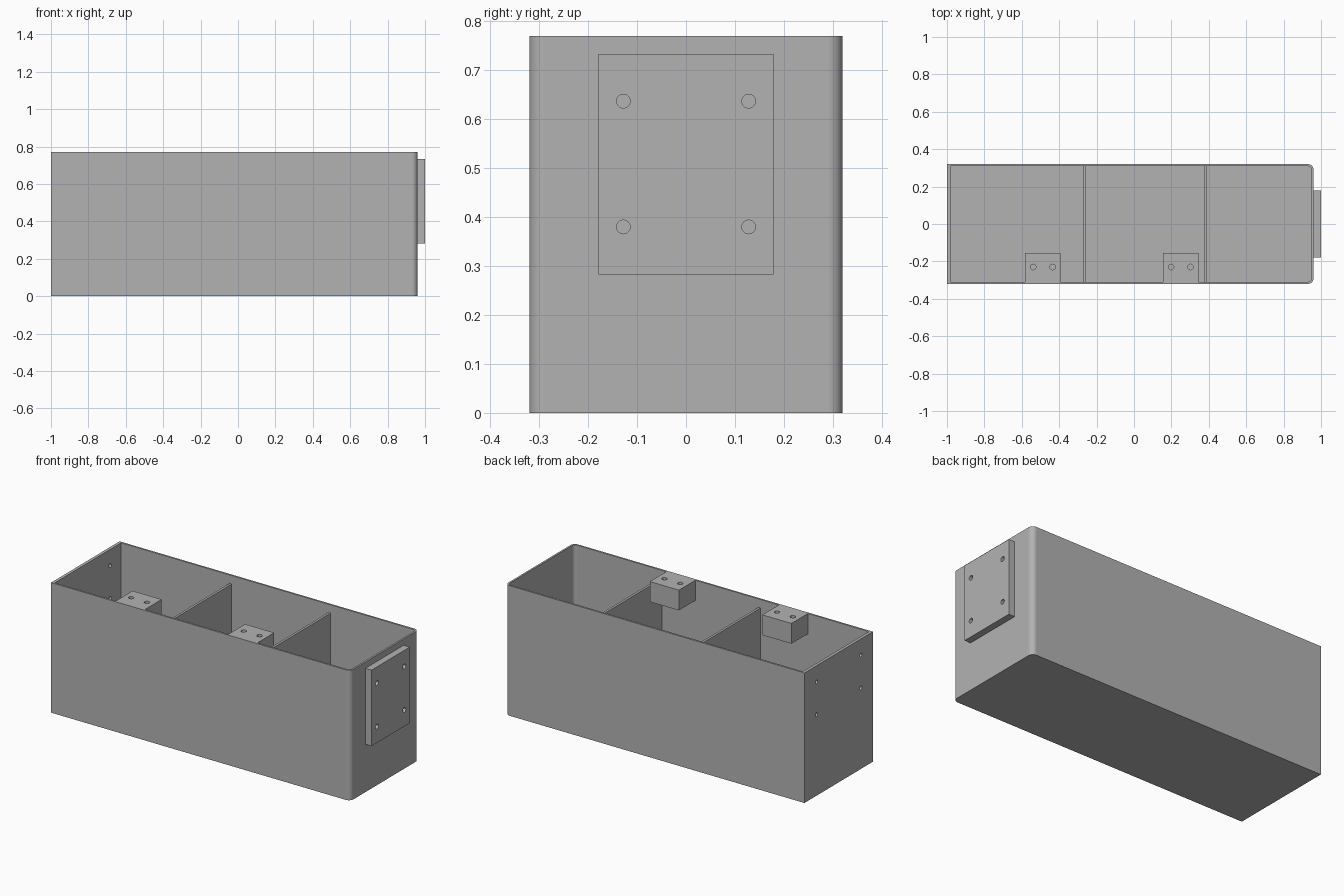
import bpy
import bmesh
from math import cos, sin, pi
from mathutils import Matrix, Vector

if "Cube" in bpy.data.objects:
    bpy.data.objects.remove(bpy.data.objects["Cube"], do_unlink=True)

grey = bpy.data.materials.new("plain grey")
grey.use_nodes = True
grey.diffuse_color = (0.45, 0.45, 0.45, 1)
grey.node_tree.nodes["Principled BSDF"].inputs["Base Color"].default_value = grey.diffuse_color

LEFT, RIGHT, HALF_Y, HEIGHT = -1.0, 0.96, 0.32, 0.77
WALL, END_WALL, RADIUS = 0.011, 0.018, 0.03


def make_object(name, bm):
    bmesh.ops.recalc_face_normals(bm, faces=bm.faces)
    mesh = bpy.data.meshes.new(name)
    bm.to_mesh(mesh)
    bm.free()
    mesh.materials.append(grey)
    obj = bpy.data.objects.new(name, mesh)
    bpy.context.collection.objects.link(obj)
    return obj


def box(name, low, high):
    low, high = Vector(low), Vector(high)
    bm = bmesh.new()
    bmesh.ops.create_cube(bm, size=1)
    bmesh.ops.scale(bm, vec=high - low, verts=bm.verts)
    bmesh.ops.translate(bm, vec=(low + high) / 2, verts=bm.verts)
    return make_object(name, bm)


def rounded_prism(name, x0, x1, half_y, z0, z1, radius, steps=10):
    """Prism with square corners at x0 and rounded corners at x1."""
    points = [(x0, half_y), (x0, -half_y)]
    for side in (-1, 1):
        for i in range(steps + 1):
            a = pi / 2 * i / steps + (-pi / 2 if side < 0 else 0)
            points.append((x1 - radius + radius * cos(a),
                           side * (half_y - radius) + radius * sin(a)))
    bm = bmesh.new()
    face = bm.faces.new([bm.verts.new((x, y, z0)) for x, y in points])
    grown = bmesh.ops.extrude_face_region(bm, geom=[face])["geom"]
    bmesh.ops.translate(bm, vec=(0, 0, z1 - z0),
                        verts=[g for g in grown if isinstance(g, bmesh.types.BMVert)])
    return make_object(name, bm)


def hole_cutter(centres, radius, depth, axis):
    """Row of round pegs, centred on the given points."""
    turn = Matrix.Rotation(pi / 2, 4, "Y") if axis == "X" else Matrix()
    bm = bmesh.new()
    for centre in centres:
        bmesh.ops.create_cone(bm, cap_ends=True, segments=24, radius1=radius,
                              radius2=radius, depth=depth,
                              matrix=Matrix.Translation(centre) @ turn)
    return make_object("hole_cutter", bm)


def combine(obj, tool, operation="DIFFERENCE"):
    mod = obj.modifiers.new("combine", "BOOLEAN")
    mod.operation, mod.solver, mod.object = operation, "EXACT", tool
    tool.hide_render = True
    bpy.context.view_layer.update()
    graph = bpy.context.evaluated_depsgraph_get()
    mesh = bpy.data.meshes.new_from_object(obj.evaluated_get(graph))
    obj.modifiers.clear()
    obj.data = mesh
    bpy.data.objects.remove(tool, do_unlink=True)


def smooth_curved(obj):
    """Smooth the round faces, keep the axis-aligned ones flat."""
    for p in obj.data.polygons:
        p.use_smooth = max(abs(c) for c in p.normal) < 0.9999


# Open tray with rounded right-hand corners
tray = rounded_prism("tray", LEFT, RIGHT, HALF_Y, 0, HEIGHT, RADIUS)
combine(tray, rounded_prism("cavity", LEFT + END_WALL, RIGHT - WALL, HALF_Y - WALL,
                            WALL, HEIGHT + 0.1, RADIUS - WALL))

# Four screw holes through the square end
combine(tray, hole_cutter([(LEFT, y, z) for y in (-0.207, 0.207) for z in (0.48, 0.674)],
                          0.011, 0.1, "X"))
smooth_curved(tray)

# Two dividers, a little lower than the rim
for name, x in (("left_divider", -0.265), ("right_divider", 0.382)):
    box(name, (x - 0.007, -HALF_Y + WALL, WALL), (x + 0.007, HALF_Y - WALL, 0.72))

# Mounting blocks flush with the rim, each with two blind holes
for name, x in (("left_block", -0.487), ("right_block", 0.25)):
    block = box(name, (x - 0.095, -HALF_Y + WALL, HEIGHT - 0.12), (x + 0.095, -0.155, HEIGHT))
    combine(block, hole_cutter([(x + s * 0.052, -0.23, HEIGHT) for s in (-1, 1)],
                               0.015, 0.16, "Z"))
    smooth_curved(block)

# Raised plate on the rounded end with four blind holes
plate = box("end_plate", (RIGHT, -0.179, 0.283), (1.0, 0.179, 0.733))
combine(plate, hole_cutter([(1.0, y, z) for y in (-0.128, 0.128) for z in (0.38, 0.637)],
                           0.014, 0.07, "X"))
smooth_curved(plate)
